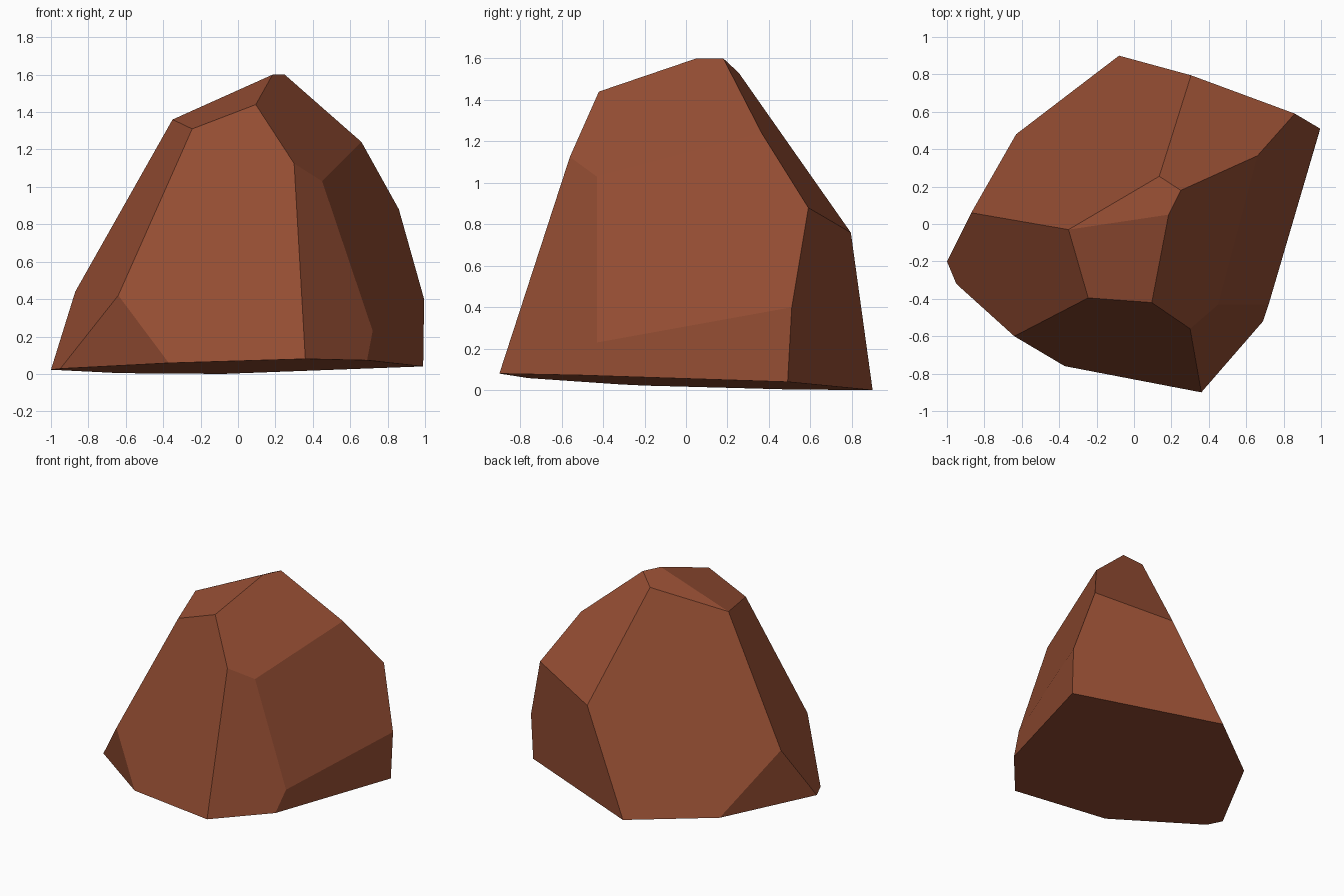
import bpy, bmesh, math

if "Cube" in bpy.data.objects:
    bpy.data.objects.remove(bpy.data.objects["Cube"])


# Slightly tilted underside: height of the base plane at x, y
def base(x, y):
    return (x, y, max(0.0, 0.037 + 0.0225 * x - 0.039 * y))


# Corners of the chiselled boulder
foot = [(-0.08, 0.90), (0.99, 0.49), (0.69, -0.52), (0.36, -0.90),
        (-0.37, -0.76), (-0.95, -0.32), (-1.0, -0.20), (-0.63, 0.48)]
body = [(-0.87, 0.06, 0.44), (-0.64, -0.60, 0.42), (0.72, -0.43, 0.23),
        (0.995, 0.51, 0.40), (0.86, 0.59, 0.88), (0.305, 0.795, 0.76),
        (0.66, 0.365, 1.24), (0.45, -0.43, 1.03), (0.30, -0.56, 1.125)]
crown = [(-0.35, -0.03, 1.36), (-0.245, -0.395, 1.31), (0.095, -0.42, 1.44),
         (0.185, 0.05, 1.60), (0.25, 0.18, 1.60), (0.135, 0.255, 1.53)]

# Wrap the corners in a convex hull and merge coplanar facets
bm = bmesh.new()
for co in [base(*p) for p in foot] + body + crown:
    bm.verts.new(co)
bmesh.ops.convex_hull(bm, input=bm.verts[:])
bmesh.ops.dissolve_limit(bm, angle_limit=math.radians(2.5),
                         verts=bm.verts[:], edges=bm.edges[:])
bmesh.ops.recalc_face_normals(bm, faces=bm.faces[:])

mesh = bpy.data.meshes.new("boulder")
bm.to_mesh(mesh)
bm.free()

# Single flat red-brown stone colour
stone = bpy.data.materials.new("red_brown_stone")
stone.diffuse_color = (0.30, 0.075, 0.033, 1.0)
stone.use_nodes = True
stone.node_tree.nodes["Principled BSDF"].inputs["Base Color"].default_value = stone.diffuse_color
mesh.materials.append(stone)

boulder = bpy.data.objects.new("boulder", mesh)
bpy.context.collection.objects.link(boulder)
